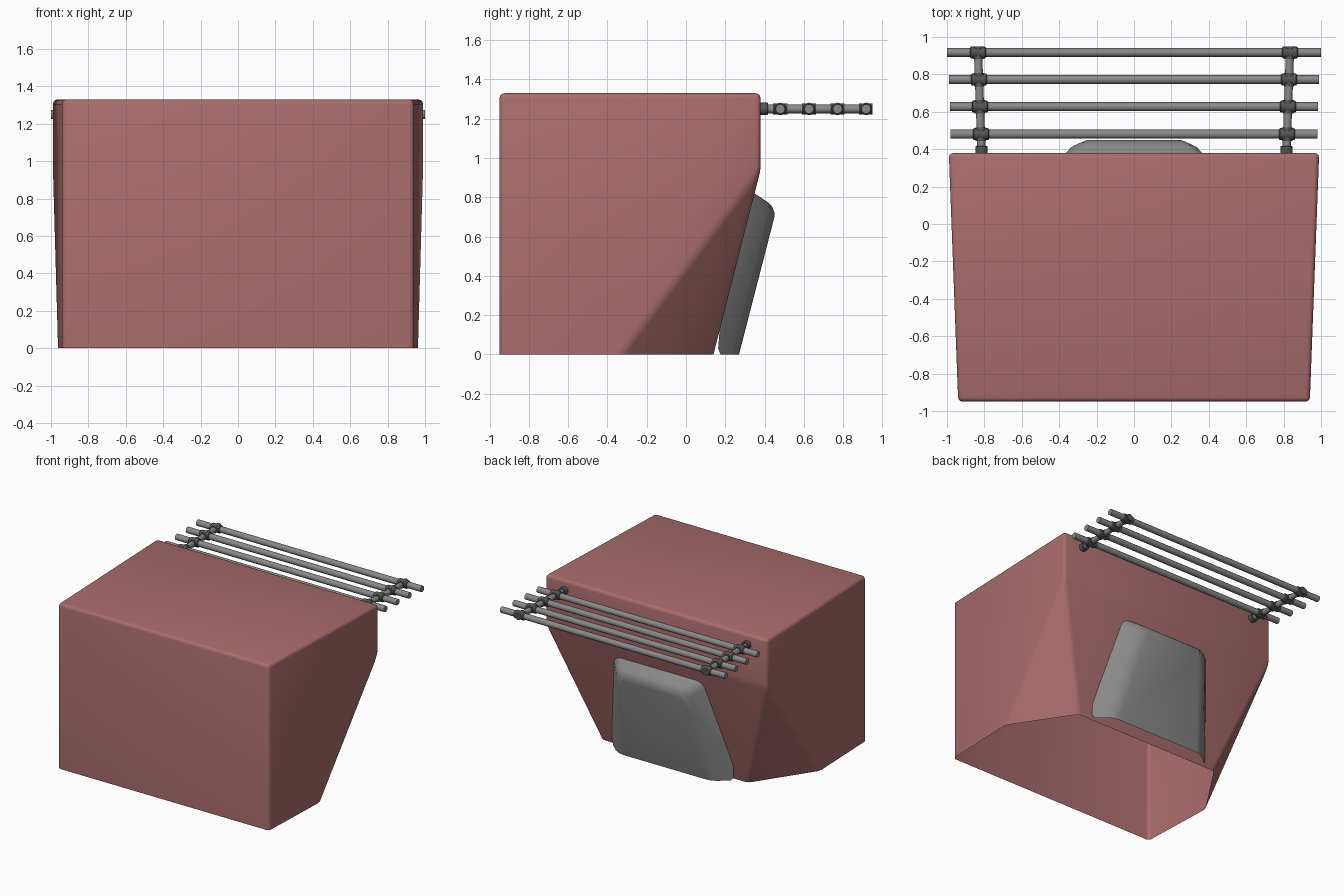
import bpy, bmesh
from math import radians
from mathutils import Vector

if "Cube" in bpy.data.objects:
    bpy.data.objects.remove(bpy.data.objects["Cube"])


def material(name, rgb):
    m = bpy.data.materials.new(name)
    m.diffuse_color = (*rgb, 1)
    m.use_nodes = True
    m.node_tree.nodes["Principled BSDF"].inputs["Base Color"].default_value = m.diffuse_color
    return m


RED = material("dull_red", (0.40, 0.15, 0.15))
DARK = material("dark_grey", (0.09, 0.095, 0.095))
GREY = material("mid_grey", (0.25, 0.25, 0.25))


def finish(bm, name, mat):
    bmesh.ops.recalc_face_normals(bm, faces=bm.faces)
    me = bpy.data.meshes.new(name)
    bm.to_mesh(me)
    bm.free()
    ob = bpy.data.objects.new(name, me)
    bpy.context.collection.objects.link(ob)
    me.materials.append(mat)
    bpy.ops.object.select_all(action='DESELECT')
    ob.select_set(True)
    bpy.context.view_layer.objects.active = ob
    bpy.ops.object.shade_smooth_by_angle(angle=radians(32))
    return ob


def shell(name, half, radius, mat, open_back=False):
    """Mirrored convex shell, open underneath, with rounded edges."""
    bm = bmesh.new()
    for x, y, z in half:
        bm.verts.new((x, y, z))
        bm.verts.new((-x, y, z))
    bmesh.ops.convex_hull(bm, input=bm.verts)
    bmesh.ops.dissolve_limit(bm, angle_limit=radians(5), verts=bm.verts, edges=bm.edges)
    bmesh.ops.recalc_face_normals(bm, faces=bm.faces)
    bm.normal_update()
    gone = [f for f in bm.faces if f.normal.z < -0.99 or (open_back and f.normal.y < -0.5)]
    bmesh.ops.delete(bm, geom=gone, context='FACES')
    edges = [e for e in bm.edges if not e.is_boundary]
    bmesh.ops.bevel(bm, geom=edges, offset=radius, segments=3, profile=0.5,
                    affect='EDGES', clamp_overlap=True)
    return finish(bm, name, mat)


def rod(name, a, b, r, mat, sides=12, rim=0.0):
    """Capped cylinder from a to b, optionally with chamfered ends."""
    a, b = Vector(a), Vector(b)
    d = b - a
    bm = bmesh.new()
    bmesh.ops.create_cone(bm, cap_ends=True, segments=sides, radius1=r, radius2=r, depth=d.length)
    if rim:
        ends = [e for e in bm.edges if abs(e.verts[0].co.z - e.verts[1].co.z) < 1e-5]
        bmesh.ops.bevel(bm, geom=ends, offset=rim, segments=1, affect='EDGES')
    bm.transform(d.to_track_quat('Z', 'Y').to_matrix().to_4x4())
    bmesh.ops.translate(bm, verts=bm.verts, vec=(a + b) / 2)
    return finish(bm, name, mat)


# Main housing: tapered box, sloping lower back, cut lower rear corners
shell("housing", [
    (0.94, -0.95, 0), (0.94, -0.95, 1.33),
    (0.99, 0.38, 1.33), (0.99, 0.38, 0.94),
    (0.94 + 0.05 * 0.62 / 1.33, -0.33, 0), (0.65, 0.14, 0)], 0.025, RED)

# Raised panel on the sloping back
shell("back_panel", [
    (0.57, 0.137, 0), (0.42, 0.27, 0),
    (0.40, 0.342, 0.825), (0.29, 0.462, 0.745)], 0.05, GREY, open_back=True)

# Rear rack: four cross bars on two slightly splayed arms with couplings
Z = 1.25
bars = [(0.48, 0.98), (0.627, 0.985), (0.772, 0.99), (0.917, 1.0)]


def arm_x(y):
    return 0.815 + 0.035 * (y - 0.38)


for i, (y, half) in enumerate(bars, 1):
    rod(f"rack_bar_{i}", (-half, y, Z), (half, y, Z), 0.024, GREY)

for side, s in (("left", -1), ("right", 1)):
    rod(f"rack_arm_{side}", (s * arm_x(0.37), 0.37, Z), (s * arm_x(0.92), 0.92, Z), 0.022, GREY)
    rod(f"arm_socket_{side}", (s * arm_x(0.37), 0.37, Z), (s * arm_x(0.37), 0.418, Z), 0.032, DARK, rim=0.004)
    for i, (y, _) in enumerate(bars, 1):
        x = s * arm_x(y)
        # sleeve around the bar and collar around the arm
        rod(f"sleeve_{side}_{i}", (x - 0.043, y, Z), (x + 0.043, y, Z), 0.032, DARK, rim=0.006)
        end = y + (0.036 if i < 4 else 0.033)
        rod(f"collar_{side}_{i}", (x, y - 0.036, Z), (x, end, Z), 0.028, DARK)
